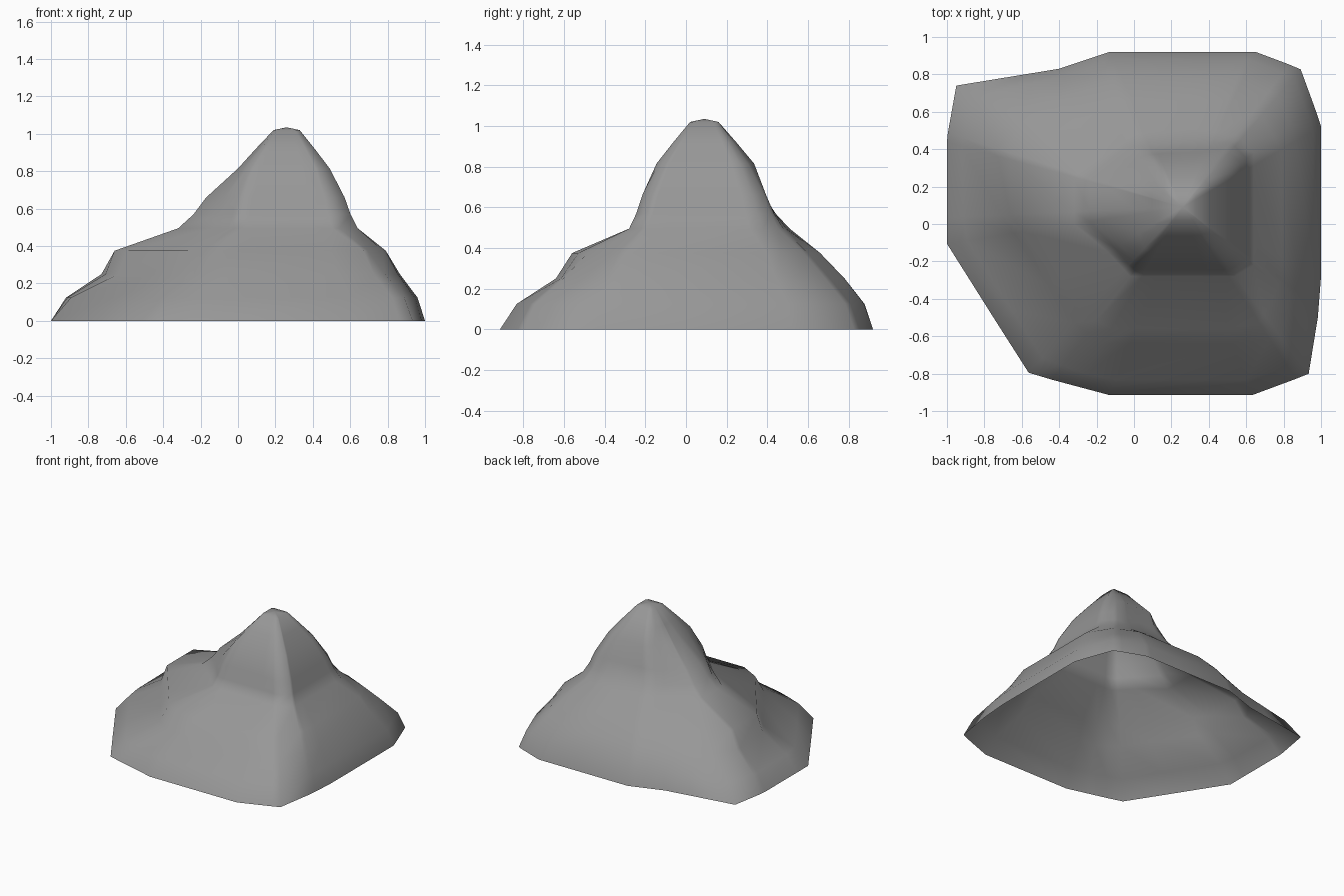
import bpy, bmesh, math
from mathutils import Vector

if "Cube" in bpy.data.objects:
    bpy.data.objects.remove(bpy.data.objects["Cube"])

PEAK = Vector((0.26, 0.09))

# Contour outlines that shape the mountain, read from foot to tip
FOOT = [(-1, .46), (-.95, .74), (-.4, .83), (-.13, .92), (.65, .92), (.89, .83), (1, .53),
        (1, -.28), (.96, -.79), (.65, -.915), (-.13, -.915), (-.56, -.8), (-1, -.11)]
LOWER = [(-.73, .08), (-.73, .5), (-.35, .68), (-.1, .78), (.55, .78), (.78, .68), (.865, .45),
         (.865, -.3), (.8, -.6), (.6, -.64), (-.16, -.64), (-.3, -.55)]
SHELF = [(-.66, .05), (-.66, .38), (-.3, .55), (-.05, .66), (.5, .66), (.68, .58), (.79, .4),
         (.79, -.3), (.67, -.53), (.5, -.56), (-.12, -.56), (-.27, -.48)]
NECK = [(-.32, .0), (-.32, .25), (0, .48), (.3, .51), (.55, .48), (.64, .38),
        (.64, -.22), (.54, -.28), (-.02, -.28), (-.14, -.15)]
UPPER = [(-.17, 0), (-.17, .2), (.05, .37), (.5, .395), (.57, .33),
         (.57, -.18), (.5, -.215), (.01, -.215), (-.08, -.1)]
CROWN = [(0, .03), (0, .18), (.12, .335), (.4, .335), (.49, .27), (.49, -.1), (.42, -.145), (.06, -.145)]
TIP = [(.19, .02), (.19, .16), (.33, .16), (.33, .02)]


def radius(outline, angle):
    """Distance from the peak axis to an outline along one direction."""
    d = Vector((math.cos(angle), math.sin(angle)))
    best = 0
    for i, p in enumerate(outline):
        a = Vector(p) - PEAK
        e = Vector(outline[(i + 1) % len(outline)]) - PEAK - a
        det = d.cross(e)
        if abs(det) < 1e-9:
            continue
        t, s = a.cross(e) / det, a.cross(d) / det
        if t > 0 and -1e-5 <= s <= 1 + 1e-5:
            best = max(best, t)
    return best


# Spokes run through the corners of the foot, shelf and neck
angles = []
corners = FOOT + SHELF + NECK
for a in sorted(math.atan2(y - PEAK.y, x - PEAK.x) for x, y in corners):
    if not angles or a - angles[-1] > 0.03:
        angles.append(a)

# Levels: height, outline, second outline, blend
levels = [(0, FOOT, FOOT, 0), (.125, FOOT, LOWER, .3), (.25, LOWER, LOWER, 0),
          (.375, SHELF, SHELF, 0), (.495, NECK, NECK, 0), (.57, NECK, UPPER, .55),
          (.66, UPPER, UPPER, 0), (.815, CROWN, CROWN, 0), (.92, CROWN, TIP, .5), (1.02, TIP, TIP, 0)]

# Mountain: open-bottomed skin lofted between the levels
bm = bmesh.new()
rings = []
for z, o1, o2, k in levels:
    ring = []
    for a in angles:
        r = radius(o1, a) * (1 - k) + radius(o2, a) * k
        ring.append(bm.verts.new((PEAK.x + r * math.cos(a), PEAK.y + r * math.sin(a), z)))
    rings.append(ring)
top = bm.verts.new((PEAK.x, PEAK.y, 1.035))
n = len(angles)
for i in range(n):
    j = (i + 1) % n
    for lo, hi in zip(rings, rings[1:]):
        bm.faces.new((lo[i], lo[j], hi[j], hi[i]))
    bm.faces.new((rings[-1][i], rings[-1][j], top))
for f in bm.faces:
    f.smooth = True
mesh = bpy.data.meshes.new("mountain")
bm.to_mesh(mesh)
bm.free()

# Dark grey rock
rock = bpy.data.materials.new("rock")
rock.diffuse_color = (0.31, 0.31, 0.31, 1)
rock.use_nodes = True
rock.node_tree.nodes["Principled BSDF"].inputs["Base Color"].default_value = rock.diffuse_color
mesh.materials.append(rock)
bpy.context.collection.objects.link(bpy.data.objects.new("mountain", mesh))
